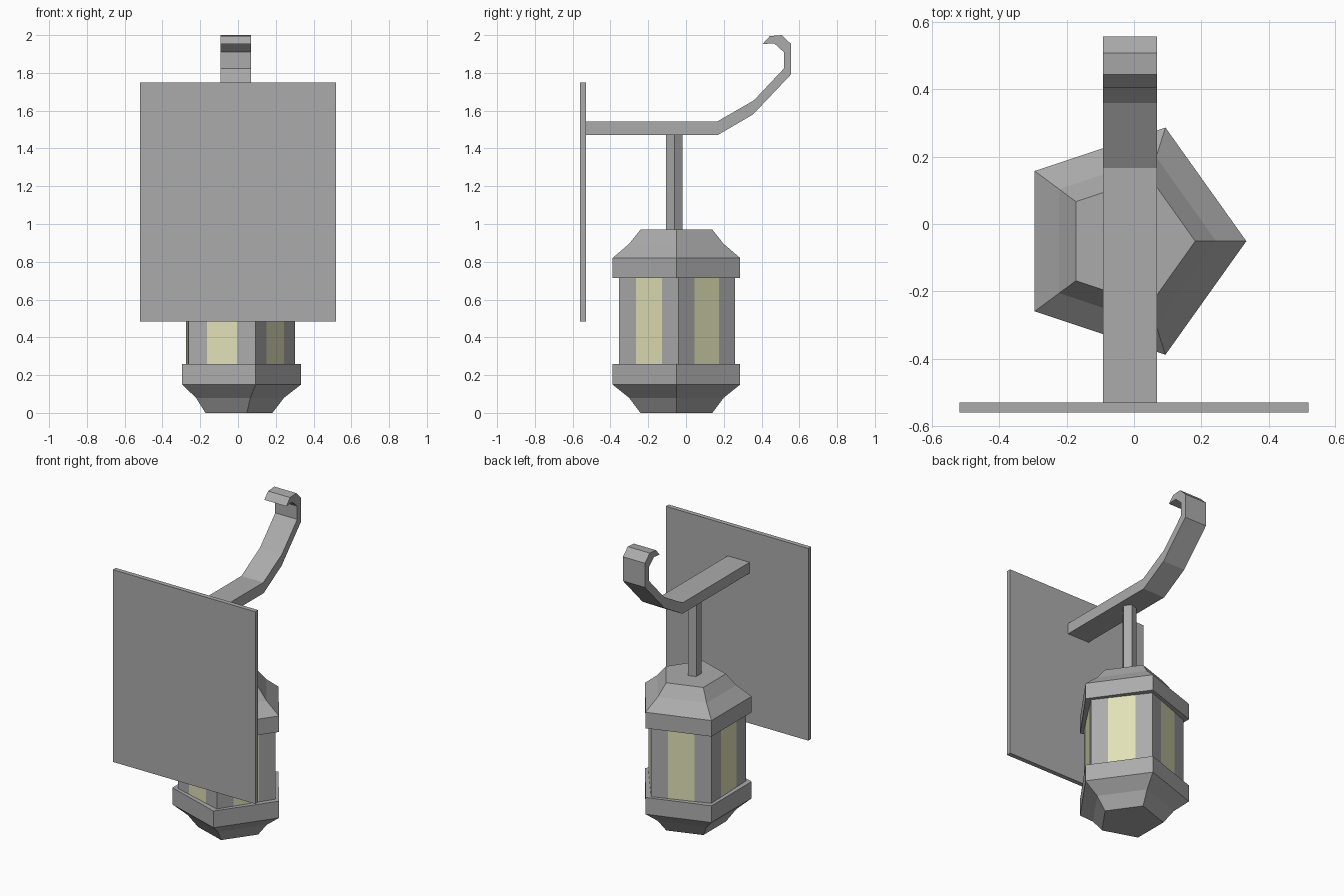
import bpy
import bmesh
from math import cos, sin, radians

if "Cube" in bpy.data.objects:
    bpy.data.objects.remove(bpy.data.objects["Cube"], do_unlink=True)

SIDES = 5
AXIS_X = -0.014


def material(name, rgb):
    mat = bpy.data.materials.new(name)
    mat.use_nodes = True
    mat.diffuse_color = (*rgb, 1)
    mat.node_tree.nodes["Principled BSDF"].inputs["Base Color"].default_value = (*rgb, 1)
    return mat


iron = material("grey iron", (0.41, 0.41, 0.41))
glass = material("pale yellow glass", (0.75, 0.75, 0.47))


def finish(name, bm, *mats):
    bmesh.ops.recalc_face_normals(bm, faces=bm.faces)
    mesh = bpy.data.meshes.new(name)
    bm.to_mesh(mesh)
    bm.free()
    for mat in mats:
        mesh.materials.append(mat)
    obj = bpy.data.objects.new(name, mesh)
    bpy.context.collection.objects.link(obj)
    return obj


def pentagon(radius, z, turn, splits, y):
    """Points of a pentagon, each side divided at the given fractions."""
    corners = [(radius * 0.98 * cos(radians(72 * i + turn)),
                radius * sin(radians(72 * i + turn))) for i in range(SIDES)]
    points = []
    for i, a in enumerate(corners):
        b = corners[(i + 1) % SIDES]
        for t in (0, *splits):
            points.append((AXIS_X + a[0] + (b[0] - a[0]) * t,
                           y + a[1] + (b[1] - a[1]) * t, z))
    return points


def loft(name, profile, turn=0, splits=(), y=-0.051, mats=(iron,)):
    """Stack pentagons of (radius, z) into a closed solid."""
    bm = bmesh.new()
    rings = [[bm.verts.new(p) for p in pentagon(r, z, turn, splits, y)]
             for r, z in profile]
    n = len(rings[0])
    for low, high in zip(rings, rings[1:]):
        for i in range(n):
            j = (i + 1) % n
            face = bm.faces.new((low[i], low[j], high[j], high[i]))
            # the middle strip of each divided side is the window
            if splits and i % 3 == 1:
                face.material_index = 1
    bm.faces.new(rings[0])
    bm.faces.new(rings[-1])
    return finish(name, bm, *mats)


def extrude_profile(name, outline, x0, x1):
    """Extrude a (y, z) outline sideways from x0 to x1."""
    bm = bmesh.new()
    face = bm.faces.new([bm.verts.new((x0, y, z)) for y, z in outline])
    moved = bmesh.ops.extrude_face_region(bm, geom=[face])["geom"]
    verts = [v for v in moved if isinstance(v, bmesh.types.BMVert)]
    bmesh.ops.translate(bm, verts=verts, vec=(x1 - x0, 0, 0))
    return finish(name, bm, iron)


# Lantern: tapered base, windowed body, roof and hanging rod
loft("lantern_base", [(0.2, 0), (0.263, 0.08), (0.355, 0.15), (0.355, 0.26)])
loft("lantern_body", [(0.322, 0.25), (0.322, 0.72)], turn=2,
     splits=(0.28, 0.72), mats=(iron, glass))
loft("lantern_roof", [(0.355, 0.715), (0.355, 0.82), (0.263, 0.895), (0.2, 0.97)])
loft("hanging_rod", [(0.045, 0.96), (0.045, 1.48)], y=-0.062)

# Flat wall plate
extrude_profile("wall_plate", [(-0.56, 0.485), (-0.53, 0.485), (-0.53, 1.748), (-0.56, 1.748)],
                -0.518, 0.518)

# Bracket arm, rising to a curled hook
lower_edge = [(-0.535, 1.472), (0.17, 1.472), (0.355, 1.58), (0.557, 1.793),
              (0.557, 1.952), (0.508, 2.0), (0.444, 1.995), (0.405, 1.952)]
upper_edge = [(0.466, 1.957), (0.518, 1.91), (0.518, 1.823), (0.36, 1.655),
              (0.166, 1.543), (-0.535, 1.543)]
extrude_profile("bracket_arm", lower_edge + upper_edge, -0.092, 0.068)
